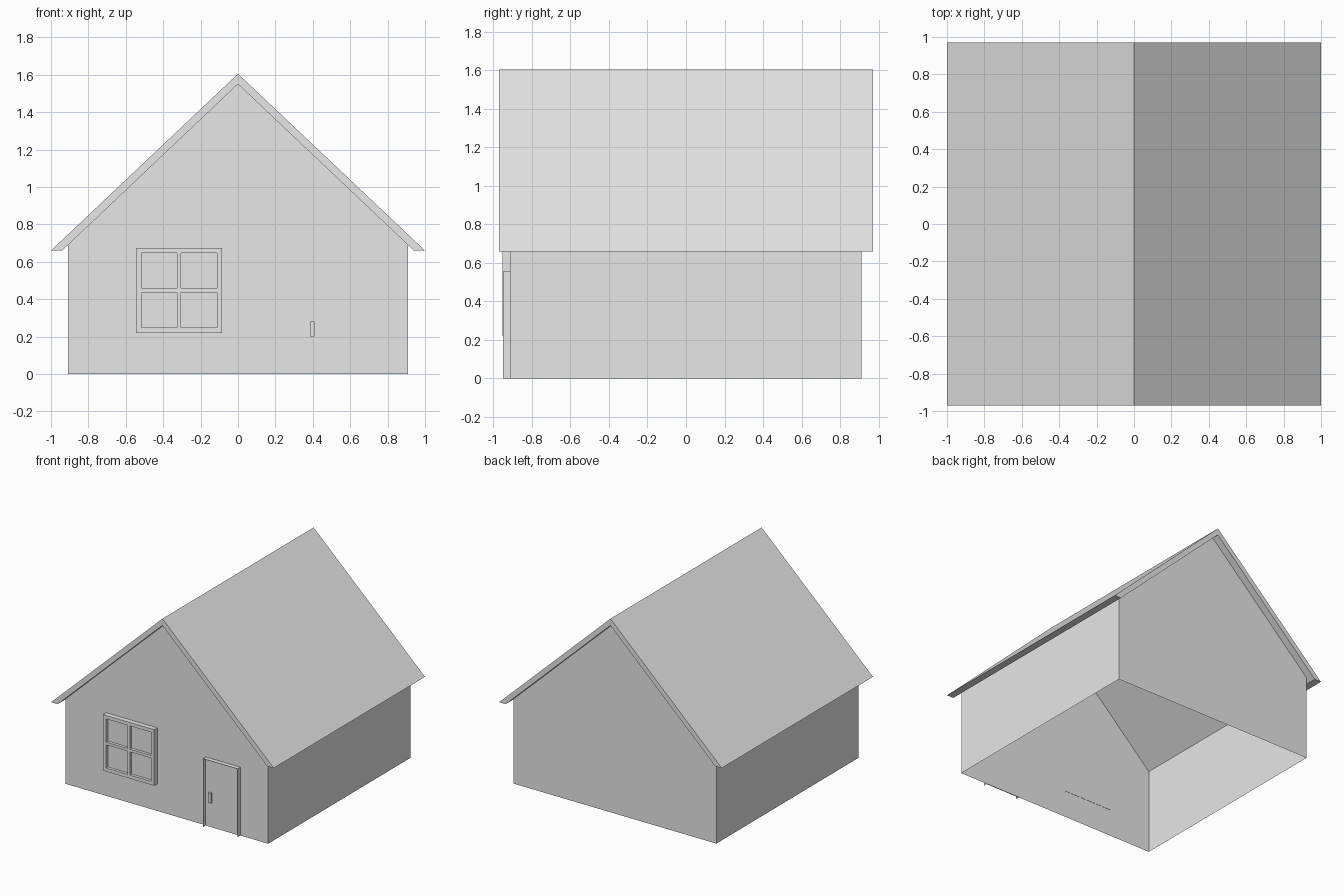
import bpy
import bmesh

cube = bpy.data.objects.get("Cube")
if cube:
    bpy.data.objects.remove(cube, do_unlink=True)

grey = bpy.data.materials.new("light grey")
grey.use_nodes = True
colour = (0.8, 0.8, 0.8, 1)
grey.diffuse_color = colour
grey.node_tree.nodes["Principled BSDF"].inputs["Base Color"].default_value = colour

HALF = 0.91       # half width of the house
FRONT = -0.913    # plane of the front wall
BACK = 0.91


def finish(name, bm):
    bmesh.ops.recalc_face_normals(bm, faces=bm.faces)
    mesh = bpy.data.meshes.new(name)
    bm.to_mesh(mesh)
    bm.free()
    mesh.materials.append(grey)
    obj = bpy.data.objects.new(name, mesh)
    bpy.context.collection.objects.link(obj)
    return obj


def prism(name, profile, y0, y1, skip=None):
    """Extrude an x-z profile along y; skip(normal) marks faces to leave open."""
    bm = bmesh.new()
    face = bm.faces.new([bm.verts.new((x, y0, z)) for x, z in profile])
    out = bmesh.ops.extrude_face_region(bm, geom=[face], use_keep_orig=True)
    for v in out["geom"]:
        if isinstance(v, bmesh.types.BMVert):
            v.co.y = y1
    bmesh.ops.recalc_face_normals(bm, faces=bm.faces)
    if skip:
        gone = [f for f in bm.faces if skip(f.normal)]
        bmesh.ops.delete(bm, geom=gone, context="FACES")
    return finish(name, bm)


def rect(x0, x1, z0, z1):
    return [(x0, z0), (x1, z0), (x1, z1), (x0, z1)]


# Thin walls with gables, open underneath and under the roof
prism("walls", [(-HALF, 0), (HALF, 0), (HALF, 0.69), (0, 1.55), (-HALF, 0.69)],
      FRONT, BACK, lambda n: abs(n.z) > 0.5)

# Pitched roof with level-cut eaves
EAVE = 0.66
prism("roof", [(-1, EAVE), (-0.94, EAVE), (0, 1.55), (0.94, EAVE),
               (1, EAVE), (0, 1.605)], -0.97, 0.97)

# Door: flush panel inside a thin projecting surround
door = rect(0.35, 0.66, 0, 0.555)
prism("door_panel", door, FRONT - 0.004, FRONT + 0.002)
prism("door_surround", door, -0.95, FRONT,
      lambda n: abs(n.y) > 0.5 or n.z < -0.5)
prism("door_handle", rect(0.385, 0.41, 0.2, 0.28), FRONT - 0.02, FRONT)

# Window: glass plate, outer frame and crossed glazing bars
X0, X1, Z0, Z1 = -0.545, -0.085, 0.22, 0.675
RIM, BAR = 0.028, 0.011
MX, MZ = (X0 + X1) / 2, (Z0 + Z1) / 2
prism("window_glass", rect(X0, X1, Z0, Z1), -0.93, FRONT + 0.002)

bm = bmesh.new()
xs = [X0, X0 + RIM, MX - BAR, MX + BAR, X1 - RIM, X1]
zs = [Z0, Z0 + RIM, MZ - BAR, MZ + BAR, Z1 - RIM, Z1]
grid = [[bm.verts.new((x, -0.953, z)) for x in xs] for z in zs]
for j in range(5):
    for i in range(5):
        if i % 2 and j % 2:
            continue  # leave the four panes open
        bm.faces.new((grid[j][i], grid[j][i + 1],
                      grid[j + 1][i + 1], grid[j + 1][i]))
out = bmesh.ops.extrude_face_region(bm, geom=bm.faces[:], use_keep_orig=True)
for v in out["geom"]:
    if isinstance(v, bmesh.types.BMVert):
        v.co.y = FRONT
finish("window_frame", bm)
